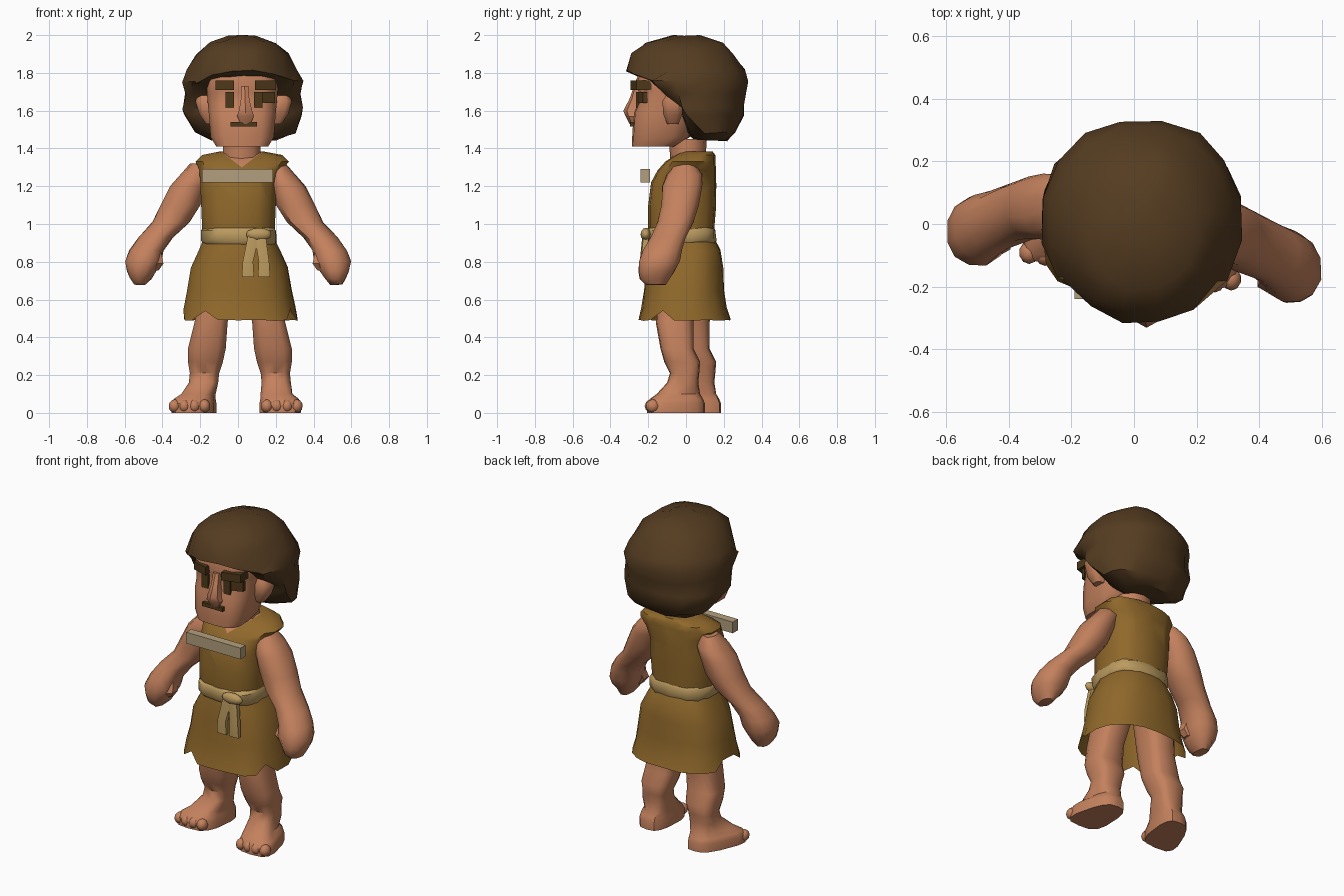
import bpy, bmesh, math, random
from mathutils import Vector

random.seed(4)
if "Cube" in bpy.data.objects:
    bpy.data.objects.remove(bpy.data.objects["Cube"])


def material(name, *rgb):
    m = bpy.data.materials.new(name)
    m.use_nodes = True
    m.diffuse_color = (*rgb, 1)
    bsdf = m.node_tree.nodes["Principled BSDF"]
    bsdf.inputs["Base Color"].default_value = (*rgb, 1)
    bsdf.inputs["Roughness"].default_value = 0.9
    return m


SKIN = material("skin", 0.55, 0.22, 0.11)
HAIR = material("dark brown hair", 0.09, 0.045, 0.015)
CLOTH = material("ochre cloth", 0.28, 0.14, 0.024)
ROPE = material("tan sash", 0.50, 0.325, 0.115)
BAR = material("grey tan bar", 0.45, 0.35, 0.21)
FACE = material("dark face detail", 0.075, 0.04, 0.01)
parts = []


def finish(name, bm, *mats):
    bmesh.ops.recalc_face_normals(bm, faces=bm.faces)
    mesh = bpy.data.meshes.new(name)
    bm.to_mesh(mesh)
    bm.free()
    for m in mats:
        mesh.materials.append(m)
    obj = bpy.data.objects.new(name, mesh)
    bpy.context.collection.objects.link(obj)
    parts.append(obj)


def loft(rings, sides=10, power=2.0, caps=True, shape=None, jitter=0.0):
    """Skin horizontal rounded sections, each given as z, x range, y range."""
    bm = bmesh.new()
    loops = []
    # widest cosine, so each section fills its range
    top = max(abs(math.cos(math.tau * (k + 0.5) / sides)) for k in range(sides))
    for z, x0, x1, y0, y1 in rings:
        loop = []
        for i in range(sides):
            a = math.tau * (i + 0.5) / sides
            c, s = math.cos(a), math.sin(a)
            c = math.copysign(min(1, abs(c) / top) ** (2 / power), c)
            s = math.copysign(min(1, abs(s) / top) ** (2 / power), s)
            v = Vector(((x0 + x1) / 2 + c * (x1 - x0) / 2,
                        (y0 + y1) / 2 + s * (y1 - y0) / 2, z))
            v += Vector([random.uniform(-jitter, jitter) for _ in range(3)])
            loop.append(bm.verts.new(shape(v) if shape else v))
        loops.append(loop)
    for low, high in zip(loops, loops[1:]):
        for i in range(sides):
            j = (i + 1) % sides
            bm.faces.new((low[i], low[j], high[j], high[i]))
    if caps:
        bm.faces.new(loops[0][::-1])
        bm.faces.new(loops[-1])
    return bm


def box(name, mat, x0, x1, y0, y1, z0, z1, sweep=0.0):
    """Block whose ends may sweep back from the middle of the face."""
    bm = bmesh.new()
    bmesh.ops.create_cube(bm, size=1)
    for v in bm.verts:
        x = (x0 + x1) / 2 + v.co.x * (x1 - x0)
        v.co = (x, (y0 + y1) / 2 + v.co.y * (y1 - y0) + sweep * abs(x - .04),
                (z0 + z1) / 2 + v.co.z * (z1 - z0))
    finish(name, bm, mat)


def blob(name, mat, centre, size):
    bm = bmesh.new()
    bmesh.ops.create_icosphere(bm, subdivisions=2, radius=1)
    for v in bm.verts:
        v.co = Vector(centre) + Vector([a * b for a, b in zip(v.co, size)])
    finish(name, bm, mat)


# Head and neck
finish("neck", loft([(1.28, -.08, .12, -.08, .1), (1.45, -.08, .12, -.09, .11)]), SKIN)
finish("head", loft([(1.41, -.115, .16, -.285, -.06), (1.46, -.145, .19, -.285, .02),
                     (1.59, -.155, .20, -.277, .06), (1.64, -.16, .205, -.255, .08),
                     (1.70, -.165, .21, -.252, .1), (1.76, -.165, .215, -.265, .12),
                     (1.84, -.14, .19, -.23, .1)], sides=14, power=3.2), SKIN)
finish("nose", loft([(1.53, .015, .065, -.30, -.24), (1.57, -.005, .085, -.32, -.24),
                     (1.60, .005, .075, -.332, -.24), (1.66, .015, .06, -.30, -.24),
                     (1.73, .015, .055, -.275, -.24)], sides=6), SKIN)
for side, tag in ((1, "left"), (-1, "right")):
    ear = lambda v: Vector((.03 + side * v.x, v.y, v.z))
    finish(tag + "_ear", loft([(1.53, .14, .2, -.1, -.04), (1.58, .14, .235, -.12, -.02),
                               (1.65, .14, .255, -.125, -.01), (1.69, .16, .24, -.1, -.02)],
                              sides=8, power=2.8, shape=ear), SKIN)
for tag, x0, x1, e0, e1 in (("left", .09, .20, .085, .13), ("right", -.12, -.02, -.065, -.022)):
    box(tag + "_brow", FACE, x0, x1, -.31, -.23, 1.71, 1.76, sweep=.3)
    box(tag + "_eye", FACE, e0, e1, -.266, -.245, 1.615, 1.70)
box("left_eye_corner", FACE, .13, .195, -.292, -.27, 1.64, 1.70, sweep=.42)
box("mouth", FACE, -.04, .10, -.296, -.265, 1.515, 1.54)


# Hair: the lower front is pushed back behind the face, with a dipping fringe
def open_face(v):
    if v.z < 1.71:
        v.y = max(v.y, -.02 - .13 * max(0, (v.z - 1.63) / .08))
    elif v.z < 1.79:
        v.y = max(v.y, -.19)
    elif v.z < 1.84 and v.y < -.1:
        v.z -= .55 * max(0, abs(v.x - .03) - .13)
    return v


finish("hair", loft([(1.445, -.14, .2, .05, .22), (1.485, -.23, .30, 0, .26),
                     (1.58, -.285, .33, -.2, .305), (1.61, -.295, .34, -.26, .305),
                     (1.69, -.275, .325, -.28, .315), (1.755, -.29, .34, -.31, .333),
                     (1.815, -.265, .31, -.315, .315), (1.90, -.22, .265, -.285, .25),
                     (1.96, -.15, .2, -.21, .19), (1.995, -.05, .1, -.07, .08)],
                    sides=16, power=2.1, shape=open_face, jitter=.007), HAIR)

# Tunic body with a V neck cut into the front
bm = loft([(.90, -.18, .19, -.19, .15), (.98, -.19, .195, -.2, .15),
           (1.10, -.195, .2, -.2, .16), (1.22, -.2, .205, -.185, .16),
           (1.285, -.205, .23, -.15, .16), (1.33, -.225, .27, -.11, .155),
           (1.365, -.19, .235, -.055, .155), (1.385, -.09, .13, -.02, .14)],
          sides=14, power=2.6)
apex = Vector((.02, 0, 1.30))
for side in (1, -1):
    bmesh.ops.bisect_plane(bm, geom=bm.verts[:] + bm.edges[:] + bm.faces[:],
                           plane_co=apex, plane_no=(-side * .75, 0, 1))
for f in bm.faces:
    c = f.calc_center_median()
    if c.y < .03 and c.z > apex.z + .75 * abs(c.x - apex.x):
        f.material_index = 1
finish("tunic", bm, CLOTH, SKIN)


# Skirt with a notched front hem, open underneath
def notch(v):
    if v.z < .5 and v.y < .05 and int((math.atan2(v.y, v.x) + math.pi) * 3.5) % 3 == 0:
        v = Vector((v.x * .94, v.y * .94, v.z + .05))
    return v


finish("skirt", loft([(.49, -.305, .315, -.255, .235), (.56, -.288, .30, -.235, .215),
                      (.65, -.268, .283, -.22, .203), (.77, -.247, .26, -.213, .195),
                      (.86, -.205, .22, -.2, .182), (.92, -.18, .19, -.19, .15)],
                     sides=22, power=2.5, caps=False, shape=notch, jitter=.004), CLOTH)

# Sash, knot and hanging ends
finish("sash", loft([(.895, -.18, .19, -.2, .15), (.91, -.192, .203, -.212, .16),
                     (.965, -.192, .203, -.212, .16), (.98, -.18, .19, -.2, .15)],
                    sides=14, power=2.8, jitter=.005), ROPE)
blob("sash_knot", ROPE, (.11, -.213, .945), (.07, .028, .035))
for tag, low, high in (("left", .135, .115), ("right", .05, .085)):
    finish(tag + "_sash_end",
           loft([(.72, low - .03, low + .035, -.242, -.215),
                 (.80, low - .025, low + .03, -.245, -.205),
                 (.95, high - .03, high + .03, -.23, -.19)], sides=6, power=3), ROPE)

# Loose bar in front of the chest
box("chest_bar", BAR, -.19, .185, -.24, -.19, 1.22, 1.29)

# Arms with fists, the right one held further back
ARM = [(.68, .49, .55, -.215, -.11), (.71, .46, .57, -.242, -.085),
       (.75, .435, .588, -.25, -.06), (.80, .405, .597, -.25, -.035),
       (.86, .395, .575, -.225, -.02), (.93, .345, .525, -.185, 0),
       (1.01, .26, .45, -.15, .04), (1.10, .20, .408, -.13, .065),
       (1.20, .17, .355, -.125, .085), (1.26, .15, .305, -.1, .085),
       (1.32, .17, .25, -.05, .05)]
THUMB = [(.755, .42, .46, -.2, -.14), (.79, .395, .46, -.22, -.13),
         (.87, .41, .48, -.19, -.09)]


def mirror_arm(v):
    return Vector((-v.x, v.y + .065 + .065 * (1.3 - v.z) / .6, v.z))


for tag, place in (("left", None), ("right", mirror_arm)):
    finish(tag + "_arm", loft(ARM, sides=12, power=2.2, shape=place, jitter=.003), SKIN)
    finish(tag + "_thumb", loft(THUMB, sides=6, shape=place), SKIN)

# Legs with splayed feet, the right one standing further back
LEG = [(0, .12, .345, -.207, .1), (.05, .12, .345, -.21, .1),
       (.075, .125, .335, -.19, .09), (.10, .125, .305, -.155, .075),
       (.16, .125, .28, -.1, .065), (.21, .12, .275, -.085, .07),
       (.27, .10, .285, -.115, .075), (.34, .085, .285, -.135, .04),
       (.48, .075, .25, -.16, .04), (.75, .01, .21, -.14, .08)]


def plant(v, side):
    toe = (.1 - v.y) / .31 if v.z < .12 else 0
    x = v.x
    if v.z < .12:
        x = .20 + (v.x - .23) * (.7 + .4 * toe) + .03 * toe
    if side > 0:
        return Vector((x, v.y, v.z))
    return Vector((.02 - x - .05 * toe, v.y + .085, v.z))


for side, tag in ((1, "left"), (-1, "right")):
    stand = lambda v: plant(v, side)
    finish(tag + "_leg", loft(LEG, sides=14, power=3, shape=stand), SKIN)
    for n in range(4):
        spot = Vector((.16 + n * .05, -.182 + .006 * (n == 3), .036))
        blob(f"{tag}_toe_{n + 1}", SKIN, stand(spot), (.032, .037, .036))

# Smooth shading with sharp creases kept
bpy.ops.object.select_all(action="DESELECT")
for obj in parts:
    obj.select_set(True)
bpy.context.view_layer.objects.active = parts[0]
bpy.ops.object.shade_smooth_by_angle(angle=math.radians(42))
